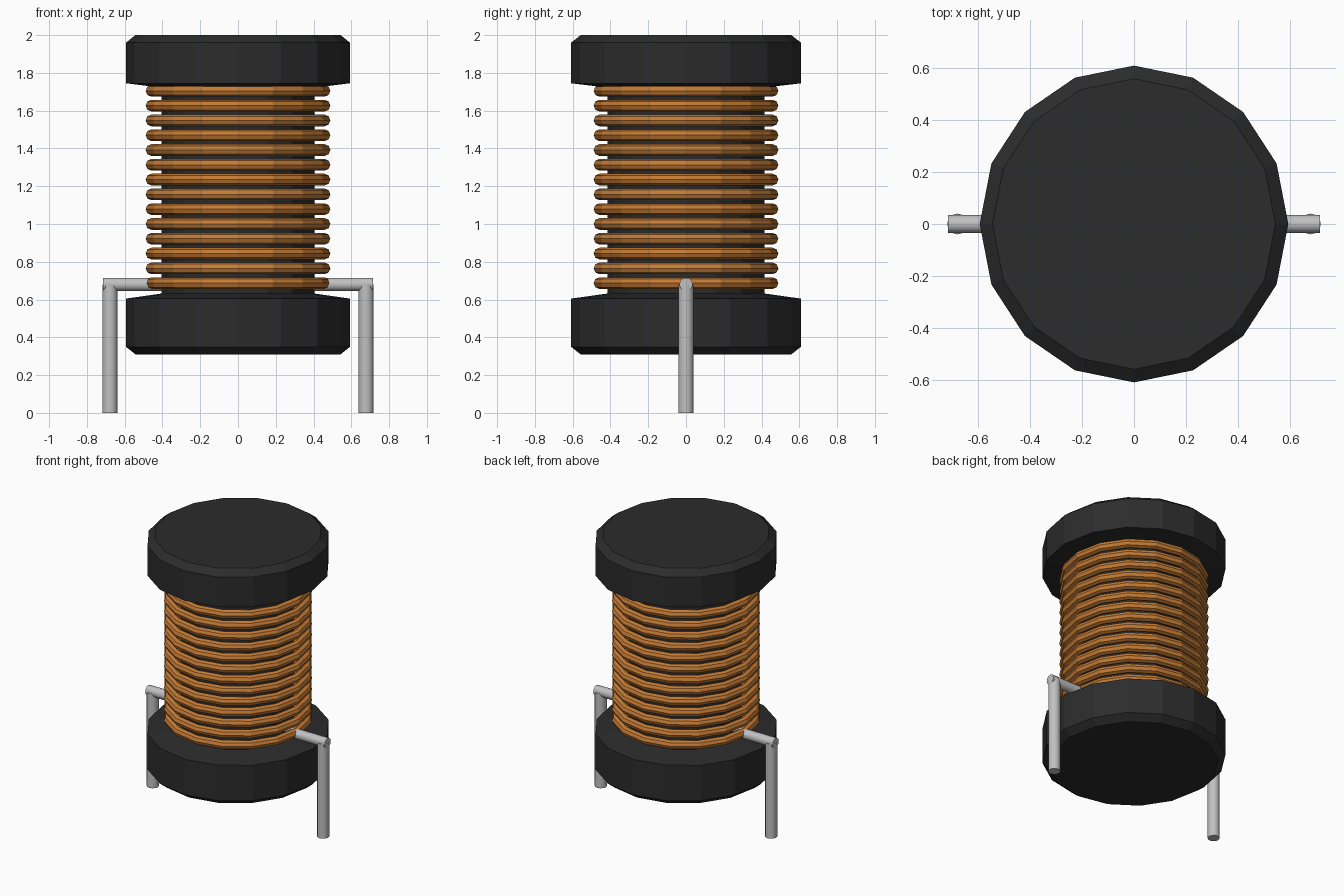
import bpy, bmesh, math
from mathutils import Matrix, Vector

if "Cube" in bpy.data.objects:
    bpy.data.objects.remove(bpy.data.objects["Cube"], do_unlink=True)


def material(name, color):
    m = bpy.data.materials.new(name)
    m.use_nodes = True
    m.diffuse_color = (*color, 1)
    m.node_tree.nodes["Principled BSDF"].inputs["Base Color"].default_value = (*color, 1)
    return m


ferrite = material("ferrite black", (0.025, 0.025, 0.025))
copper = material("enamelled copper", (0.56, 0.2, 0.035))
tin = material("tinned wire", (0.53, 0.53, 0.53))


def finish(name, bm, mat):
    bmesh.ops.recalc_face_normals(bm, faces=bm.faces)
    mesh = bpy.data.meshes.new(name)
    bm.to_mesh(mesh)
    bm.free()
    mesh.materials.append(mat)
    obj = bpy.data.objects.new(name, mesh)
    bpy.context.collection.objects.link(obj)
    return obj


def lathe(name, profile, sides, mat, closed=False, sx=1, sy=1):
    """Revolve (radius, z) points about z; open profiles get end caps."""
    bm = bmesh.new()
    rings = []
    for r, z in profile:
        angles = [math.tau * i / sides for i in range(sides)]
        rings.append([bm.verts.new((r * sx * math.cos(a), r * sy * math.sin(a), z)) for a in angles])
    pairs = list(zip(rings, rings[1:]))
    if closed:
        pairs.append((rings[-1], rings[0]))
    else:
        bm.faces.new(rings[0])
        bm.faces.new(rings[-1])
    for a, b in pairs:
        for i in range(sides):
            j = (i + 1) % sides
            bm.faces.new((a[i], a[j], b[j], b[i]))
    return finish(name, bm, mat)


def rod(name, start, end, radius, sides, mat):
    start, end = Vector(start), Vector(end)
    axis = end - start
    turn = axis.to_track_quat('Z', 'Y').to_matrix().to_4x4()
    bm = bmesh.new()
    bmesh.ops.create_cone(bm, cap_ends=True, segments=sides, radius1=radius, radius2=radius,
                          depth=axis.length, matrix=Matrix.Translation((start + end) / 2) @ turn)
    return finish(name, bm, mat)


# Bobbin core with chamfered flanges
lathe("bobbin_core", [(0.55, 0.31), (0.6, 0.35), (0.6, 0.605), (0.41, 0.632),
                      (0.41, 1.722), (0.6, 1.745), (0.6, 1.96), (0.55, 2.0)],
      16, ferrite, sx=0.988, sy=1.014)

# Stacked wire turns
TURNS, LOW, HIGH, WIRE = 14, 0.687, 1.705, 0.031
for t in range(TURNS):
    z = LOW + (HIGH - LOW) * t / (TURNS - 1)
    section = [(0.458 + WIRE * math.cos(a), z + WIRE * math.sin(a))
               for a in (math.tau * k / 8 for k in range(8))]
    lathe(f"wire_turn_{t + 1}", section, 16, copper, closed=True)

# Bent terminals on both sides
for side, s in (("left", 1), ("right", -1)):
    parts = [rod(f"{side}_lead", (s * 0.38, 0, 0.68), (s * 0.714, 0, 0.68), 0.035, 12, tin),
             rod(f"{side}_leg", (s * 0.678, 0, 0), (s * 0.678, 0, 0.68), 0.04, 12, tin)]
    for part in parts:
        bpy.ops.object.select_all(action='DESELECT')
        part.select_set(True)
        bpy.context.view_layer.objects.active = part
        bpy.ops.object.shade_smooth_by_angle(angle=math.radians(40))
